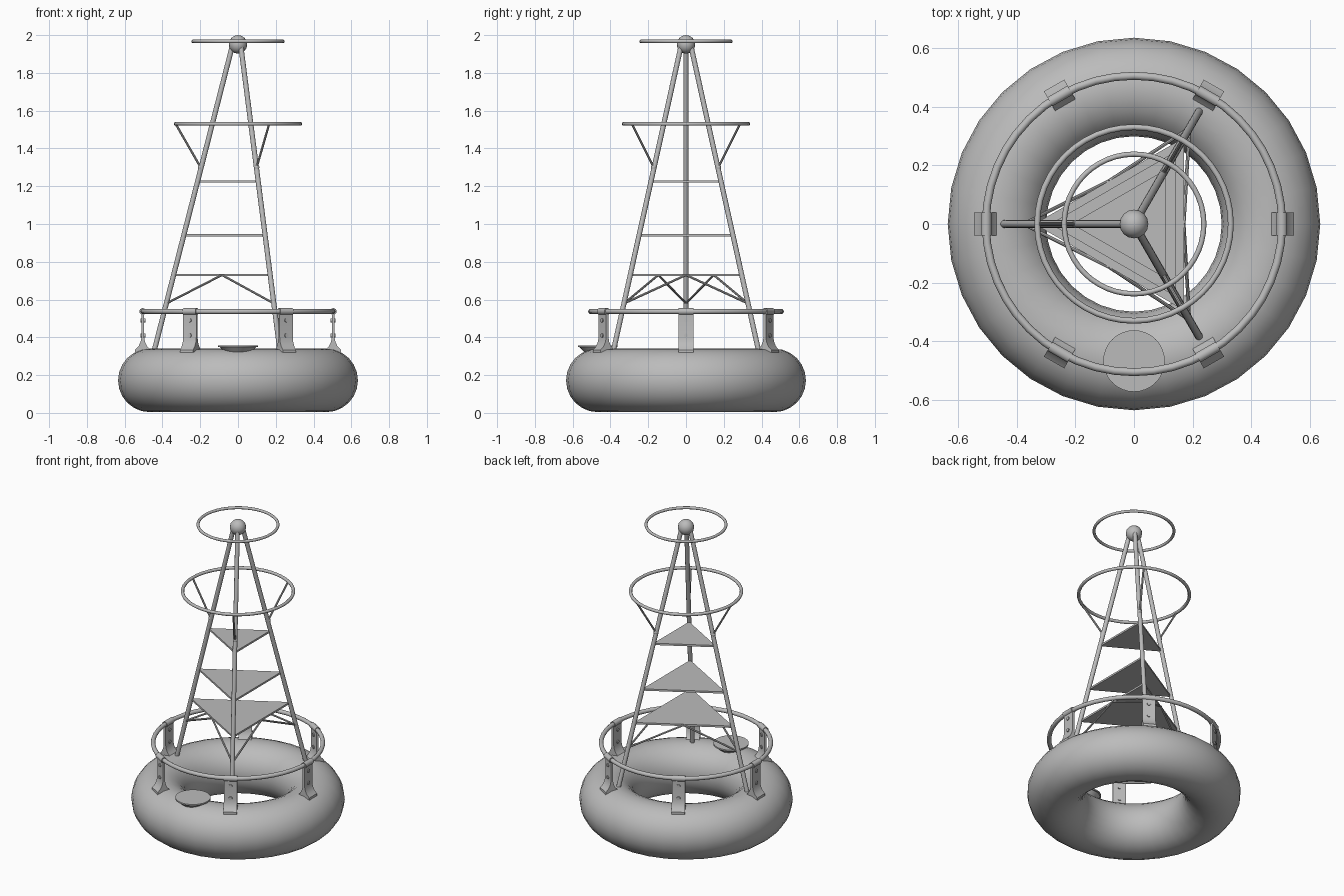
import bpy, bmesh, math
from mathutils import Vector, Matrix

cube = bpy.data.objects.get("Cube")
if cube:
    bpy.data.objects.remove(cube, do_unlink=True)

grey = bpy.data.materials.new("plain_grey")
grey.use_nodes = True
grey.diffuse_color = (0.5, 0.5, 0.5, 1)
grey.node_tree.nodes["Principled BSDF"].inputs["Base Color"].default_value = grey.diffuse_color


def finish(name, smooth=True):
    obj = bpy.context.object
    obj.name = name
    obj.data.materials.append(grey)
    if smooth:
        bpy.ops.object.shade_smooth_by_angle(angle=math.radians(40))
    return obj


def from_bmesh(name, bm, smooth=True):
    bmesh.ops.recalc_face_normals(bm, faces=bm.faces)
    mesh = bpy.data.meshes.new(name)
    bm.to_mesh(mesh)
    bm.free()
    obj = bpy.data.objects.new(name, mesh)
    bpy.context.collection.objects.link(obj)
    bpy.ops.object.select_all(action="DESELECT")
    bpy.context.view_layer.objects.active = obj
    obj.select_set(True)
    return finish(name, smooth)


def ring(name, radius, tube, z, major=48, minor=10):
    bpy.ops.mesh.primitive_torus_add(major_radius=radius, minor_radius=tube, location=(0, 0, z),
                                     major_segments=major, minor_segments=minor)
    return finish(name)


def rod(name, a, b, radius, sides=10):
    a, b = Vector(a), Vector(b)
    bpy.ops.mesh.primitive_cylinder_add(vertices=sides, radius=radius, depth=(b - a).length,
                                        location=(a + b) / 2)
    bpy.context.object.rotation_euler = (b - a).to_track_quat("Z", "Y").to_euler()
    return finish(name)


def ball(name, radius, place, segments=16):
    bpy.ops.mesh.primitive_uv_sphere_add(radius=radius, location=place,
                                         segments=segments, ring_count=segments // 2)
    return finish(name)


def polar(r, angle, z):
    return Vector((r * math.cos(angle), r * math.sin(angle), z))


def leg_radius(z):
    return 0.44 - (z - 0.335) * 0.255


def prism(name, points, depth_vector):
    bm = bmesh.new()
    face = bm.faces.new([bm.verts.new(p) for p in points])
    new = bmesh.ops.extrude_face_region(bm, geom=[face])["geom"]
    bmesh.ops.translate(bm, vec=depth_vector,
                        verts=[v for v in new if isinstance(v, bmesh.types.BMVert)])
    return from_bmesh(name, bm)


# Float and rings
ring("float", 0.467, 0.168, 0.172, 32, 24)
ring("guard_rail", 0.505, 0.0135, 0.537)
ring("middle_ring", 0.33, 0.01, 1.53)
ring("top_ring", 0.238, 0.009, 1.967)
ball("top_ball", 0.049, (0, 0, 1.951))

# Three-legged tower
leg_angles = [math.radians(a) for a in (60, 180, 300)]
for i, a in enumerate(leg_angles):
    rod(f"leg_{i}", polar(0.442, a, 0.335), polar(leg_radius(1.95), a, 1.95), 0.0135, 12)
    # Stay holding the middle ring
    foot = polar(leg_radius(1.3) + 0.004, a, 1.3)
    rod(f"ring_stay_{i}", foot, polar(0.33, a, 1.53), 0.006, 8)
    ball(f"stay_knob_{i}", 0.015, foot, 10)
    # Inverted V brace on each side
    b = leg_angles[(i + 1) % 3]
    ends = [polar(leg_radius(0.58), t, 0.58) for t in (a, b)]
    peak = (polar(leg_radius(0.73), a, 0.73) + polar(leg_radius(0.73), b, 0.73)) / 2
    for j, end in enumerate(ends):
        rod(f"brace_{i}_{j}", end, peak, 0.006, 8)

# Triangular platforms
for i, z in enumerate((0.73, 0.94, 1.225)):
    corners = [polar(leg_radius(z), a, z - 0.006) for a in leg_angles]
    prism(f"platform_{i}", corners, Vector((0, 0, 0.012)))

# Rail brackets: upright strip with feet splayed in and out
half = [(0.007, 0.53), (0.007, 0.40), (0.012, 0.375), (0.023, 0.352), (0.041, 0.334), (0.041, 0.316)]
outline = half + [(-x, z) for x, z in reversed(half)]
for i in range(6):
    a = math.radians(60 * i)
    tangent = Vector((-math.sin(a), math.cos(a), 0))
    points = [polar(0.504 + x, a, z) - tangent * 0.04 for x, z in outline]
    prism(f"rail_bracket_{i}", points, tangent * 0.08)
    centre = polar(0.504, a, 0.537)
    rod(f"rail_clamp_{i}", centre - tangent * 0.04, centre + tangent * 0.04, 0.018, 14)
    for j, z in enumerate((0.41, 0.49)):
        rod(f"bracket_bolt_{i}_{j}", polar(0.491, a, z), polar(0.517, a, z), 0.011, 10)

# Hatch on the float
rod("hatch_lid", (0, -0.467, 0.349), (0, -0.467, 0.358), 0.105, 32)
bpy.ops.mesh.primitive_cone_add(vertices=32, radius1=0.05, radius2=0.098, depth=0.05,
                                location=(0, -0.467, 0.325))
finish("hatch_neck")
